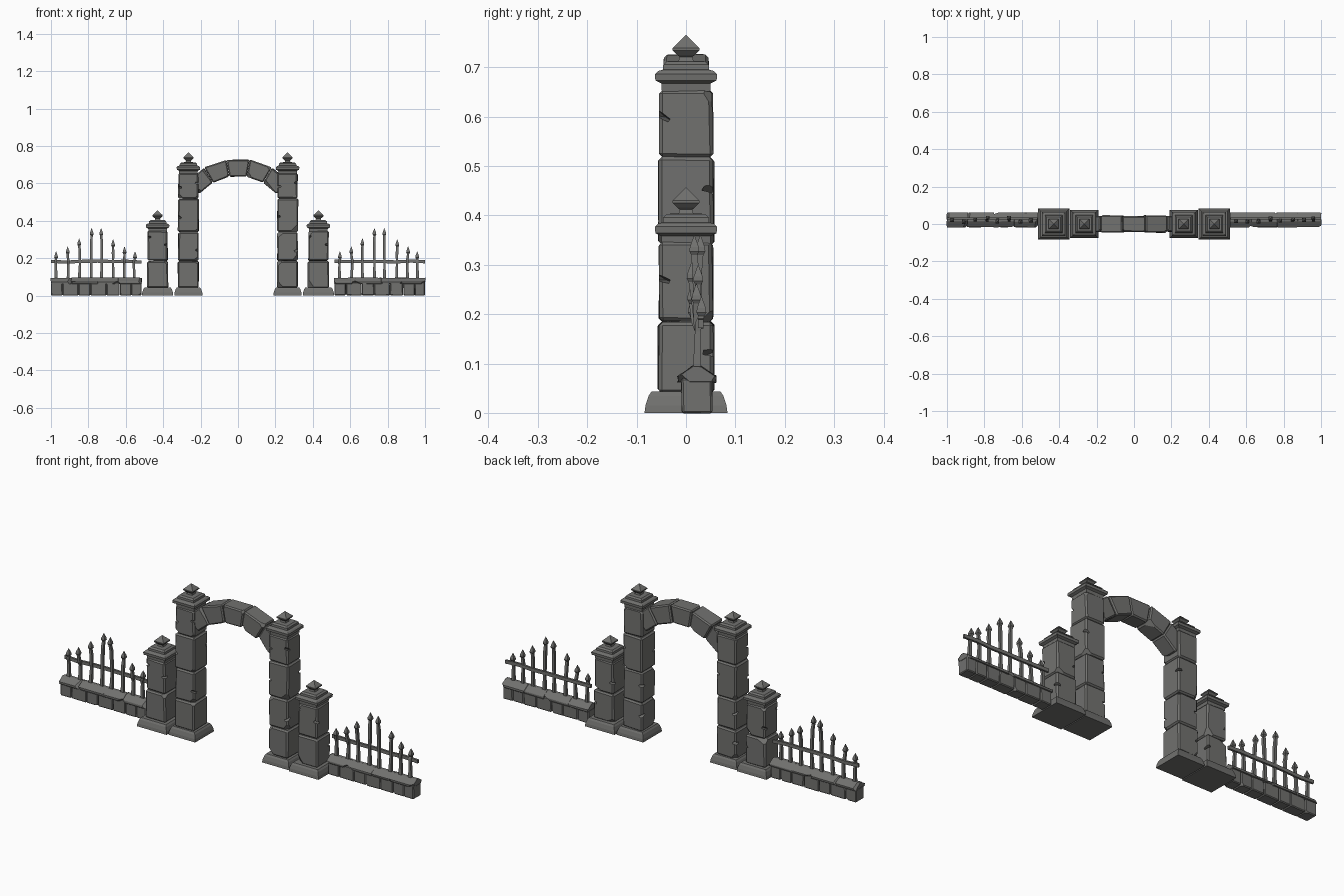
import bpy, bmesh, math, random
from mathutils import Vector, Matrix

if "Cube" in bpy.data.objects:
    bpy.data.objects.remove(bpy.data.objects["Cube"])

random.seed(7)


def material(name, c):
    m = bpy.data.materials.new(name)
    m.diffuse_color = (*c, 1)
    m.use_nodes = True
    m.node_tree.nodes["Principled BSDF"].inputs["Base Color"].default_value = m.diffuse_color
    return m


STONE = material("grey stone", (0.165, 0.165, 0.158))


def finish(name, parts):
    """Join a list of bmeshes into one flat-shaded object."""
    whole = bmesh.new()
    for b in parts:
        tmp = bpy.data.meshes.new("tmp")
        b.to_mesh(tmp)
        whole.from_mesh(tmp)
        b.free()
        bpy.data.meshes.remove(tmp)
    bmesh.ops.recalc_face_normals(whole, faces=whole.faces)
    me = bpy.data.meshes.new(name)
    whole.to_mesh(me)
    whole.free()
    me.materials.append(STONE)
    ob = bpy.data.objects.new(name, me)
    bpy.context.collection.objects.link(ob)
    return ob


def loft(rings):
    """Square tower through rings of (cx, cy, half width, z)."""
    bm = bmesh.new()
    loops = [[bm.verts.new((cx + sx * h, cy + sy * h, z))
              for sx, sy in ((-1, -1), (1, -1), (1, 1), (-1, 1))]
             for cx, cy, h, z in rings]
    for a, b in zip(loops, loops[1:]):
        for i in range(4):
            j = (i + 1) % 4
            bm.faces.new((a[i], a[j], b[j], b[i]))
    bm.faces.new(loops[0][::-1])
    bm.faces.new(loops[-1])
    return bm


def prism(front, y0, y1):
    """Extrude an xz outline from y0 to y1."""
    bm = bmesh.new()
    a = [bm.verts.new((x, y0, z)) for x, z in front]
    b = [bm.verts.new((x, y1, z)) for x, z in front]
    n = len(a)
    bm.faces.new(a)
    bm.faces.new(b[::-1])
    for i in range(n):
        bm.faces.new((a[i], b[i], b[(i + 1) % n], a[(i + 1) % n]))
    bmesh.ops.recalc_face_normals(bm, faces=bm.faces)
    return bm


def weather(bm, bevel, jitter, chips, depth):
    """Chamfer the edges, wobble the corners and knock a few of them off."""
    corners = [v.co.copy() for v in bm.verts]
    mid = sum(corners, Vector()) / len(corners)
    for v in bm.verts:
        v.co += Vector([random.uniform(-jitter, jitter) for _ in range(3)])
    bmesh.ops.bevel(bm, geom=bm.edges[:], offset=bevel, segments=1, affect='EDGES')
    for c in random.sample(corners, chips):
        d = c - mid
        n = Vector([math.copysign(random.uniform(0.4, 1), k) for k in d]).normalized()
        p = c - n * depth * random.uniform(0.8, 1.3)
        bmesh.ops.bisect_plane(bm, geom=bm.verts[:] + bm.edges[:] + bm.faces[:],
                               plane_co=p, plane_no=n, clear_outer=True)
        bmesh.ops.holes_fill(bm, edges=[e for e in bm.edges if e.is_boundary])
    return bm


def block(x0, x1, y0, y1, z0, z1, bevel=0.007, jitter=0.002, chips=2, depth=0.016):
    bm = prism([(x0, z0), (x1, z0), (x1, z1), (x0, z1)], y0, y1)
    return weather(bm, bevel, jitter, chips, depth)


# Crack cutters: slim tilted wedges biting into pillar edges
def wedge(x, y, z, dx, dy, tilt):
    bm = prism([(0.012, 0.010), (-0.030, 0.0), (0.012, -0.006)], -0.014, 0.014)
    ang = math.atan2(dy, dx)
    bm.transform(Matrix.Translation((x, y, z)) @ Matrix.Rotation(ang, 4, 'Z')
                 @ Matrix.Rotation(tilt, 4, 'X') @ Matrix.Rotation(tilt * 0.6, 4, 'Y'))
    return bm


def crack(ob, cx, heights):
    cuts = []
    for i, z in enumerate(heights):
        sx, sy = ((1, -1), (-1, -1), (-1, 1), (1, 1))[i % 4]
        cuts.append(wedge(cx + sx * 0.052, sy * 0.050, z, sx, sy, random.uniform(-0.5, 0.5)))
    cutter = finish("crack_cutter", cuts)
    cutter.hide_render = True
    cutter.hide_viewport = True
    cutter.display_type = 'WIRE'
    m = ob.modifiers.new("cracks", 'BOOLEAN')
    m.operation, m.solver, m.object = 'DIFFERENCE', 'EXACT', cutter


# Stepped cap with pointed finial, (half width, height above shaft)
CAP = [(0.049, -0.004), (0.050, 0.012), (0.062, 0.018), (0.063, 0.031), (0.057, 0.037),
       (0.047, 0.040), (0.046, 0.050), (0.038, 0.057), (0.015, 0.058), (0.013, 0.066),
       (0.018, 0.070), (0.027, 0.079), (0.027, 0.084), (0.0005, 0.110)]


def pillar(name, cx, foot, seams, cracks):
    # flared plinth
    finish(name + "_plinth", [loft([(cx, 0, foot, 0), (cx, 0, foot - 0.002, 0.015),
                                    (cx, 0, foot - 0.008, 0.034), (cx, 0, foot - 0.014, 0.043)])])
    # stacked shaft stones
    stones = []
    for i, (a, b) in enumerate(zip(seams, seams[1:])):
        h = 0.056 - (0.002 if i % 2 else 0)
        stones.append(block(cx - h, cx + h, -h, h, a + 0.0005, b - 0.0005))
    crack(finish(name + "_shaft", stones), cx, cracks)
    # cap and finial
    finish(name + "_cap", [loft([(cx, 0, h, seams[-1] + z) for h, z in CAP])])


for side, s in (("left", -1), ("right", 1)):
    pillar(side + "_tall_pillar", s * 0.265, 0.076, [0.04, 0.185, 0.34, 0.518, 0.655],
           [0.60, 0.42, 0.27, 0.45, 0.24, 0.58, 0.12])
    pillar(side + "_short_pillar", s * 0.430, 0.084, [0.04, 0.185, 0.346],
           [0.27, 0.31, 0.24, 0.12])

# Arch of five wedge stones
R0, R1, CZ = 0.269, 0.361, 0.371
arch = []
for k in range(-2, 3):
    a0, a1 = math.radians(20 * k - 9.8), math.radians(20 * k + 9.8)
    pts = [(r * math.sin(a), CZ + r * math.cos(a))
           for r, a in ((R0, a0), (R0, a1), (R1, a1), (R1, a0))]
    d = 0.046 if k % 2 else 0.042
    arch.append(weather(prism(pts, -d, d), 0.006, 0.002, 2, 0.012))
finish("arch", arch)

# Low walls and iron fences, the same on both sides
TOPS = [0.236, 0.262, 0.305, 0.36, 0.36, 0.30, 0.262, 0.236]
POSTS = [0.028, 0.092, 0.151, 0.215, 0.269, 0.333, 0.392, 0.446]
WY = 0.022
for side, ox in (("left", -1.0), ("right", 0.515)):
    # wall stones
    cuts = [0, 0.062, 0.147, 0.212, 0.297, 0.368, 0.43, 0.485]
    finish(side + "_wall", [block(ox + a + 0.0005, ox + b - 0.0005, WY - 0.031, WY + 0.031, 0, 0.07,
                                  0.004, 0.001, 1, 0.008) for a, b in zip(cuts, cuts[1:])])
    # gabled coping stones
    coping = []
    joints = [0, 0.11, 0.25, 0.36, 0.485]
    for a, b in zip(joints, joints[1:]):
        bm = prism([(-0.038, 0.063), (0.038, 0.063), (0.038, 0.074), (0.008, 0.094),
                    (-0.008, 0.094), (-0.038, 0.074)], a, b)
        bm.transform(Matrix.Translation((ox, WY, 0)) @ Matrix(((0, 1, 0, 0), (1, 0, 0, 0),
                                                                (0, 0, 1, 0), (0, 0, 0, 1))))
        coping.append(weather(bm, 0.0015, 0.001, 2, 0.006))
    finish(side + "_coping", coping)
    # spear-topped posts, slightly bent
    posts = []
    for px, top in zip(POSTS, TOPS):
        x = ox + px
        j = lambda w: random.uniform(-w, w)
        mx, tx, ty = x + j(0.004), x + j(0.004), WY + 0.002 + j(0.013)
        posts.append(loft([(x, WY, 0.008, 0.085), (mx, WY + 0.002, 0.006, 0.165),
                           (mx, (WY + ty) / 2, 0.007, top - 0.070 if top > 0.28 else 0.185),
                           (tx, ty, 0.006, top - 0.040), (tx, ty, 0.010, top - 0.033),
                           (tx, ty, 0.009, top - 0.024), (tx, ty, 0.0005, top)]))
    finish(side + "_fence_posts", posts)
    # horizontal rail with small kinks
    xs = [0, 0.08, 0.17, 0.25, 0.33, 0.41, 0.485]
    dz = [random.uniform(-0.003, 0.003) for _ in xs]
    line = [(ox + x, 0.173 + d) for x, d in zip(xs, dz)]
    line += [(ox + x, 0.190 + d) for x, d in reversed(list(zip(xs, dz)))]
    finish(side + "_fence_rail", [prism(line, 0.024, 0.035)])
